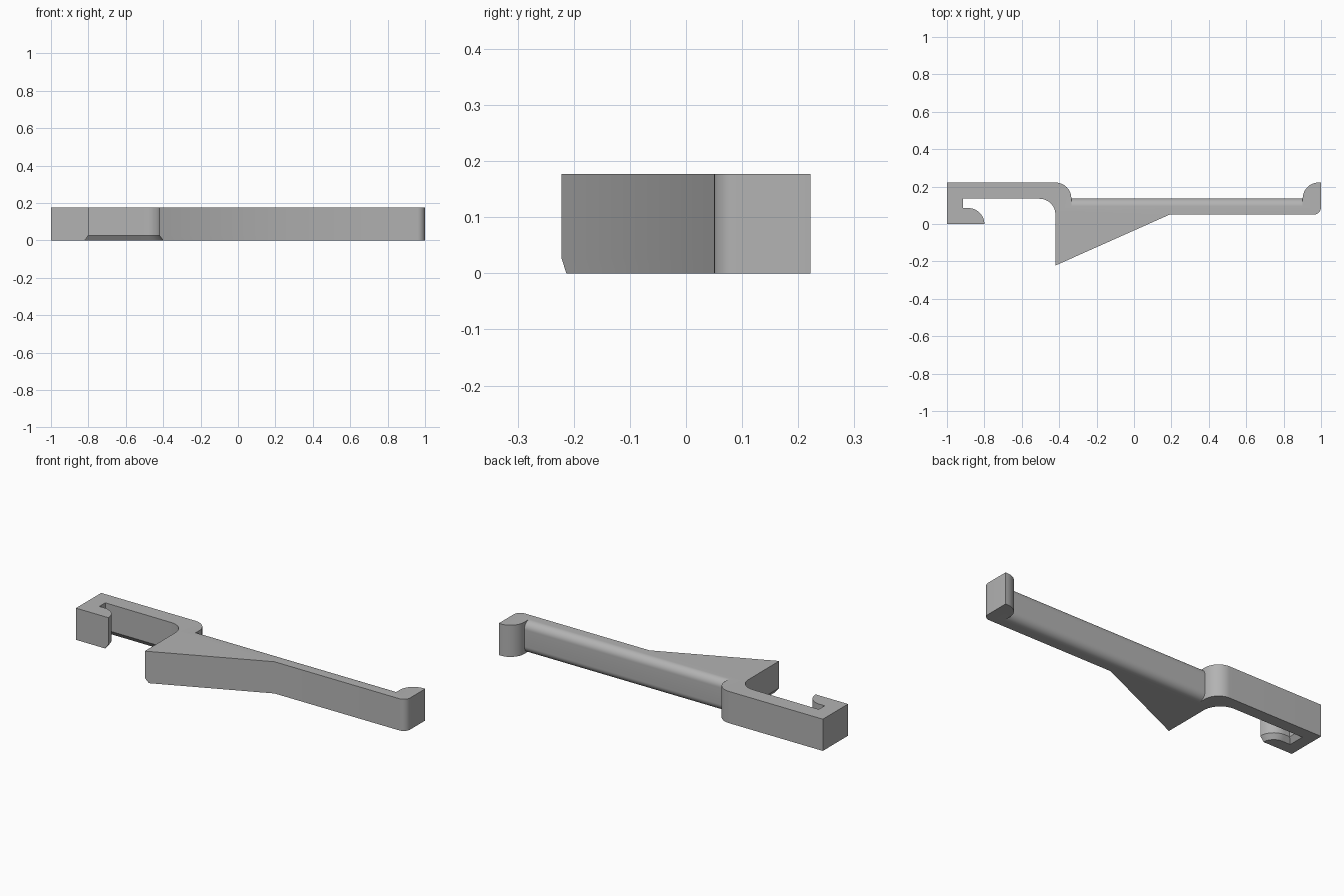
import bpy
import bmesh
from math import sin, cos, pi, radians

if "Cube" in bpy.data.objects:
    bpy.data.objects.remove(bpy.data.objects["Cube"], do_unlink=True)

H = 0.177             # bar height
CHAMFER = 0.02        # sideways size of the lower mouth chamfer
CHAMFER_Z = 0.027
R = 0.085             # main bend radius
FILLET = 0.042        # rounding of the beam's back edges
BACK, MID, LOW = 0.222, 0.137, 0.05

grey = bpy.data.materials.new("plain_grey")
grey.use_nodes = True
grey.diffuse_color = (0.45, 0.45, 0.45, 1)
grey.node_tree.nodes["Principled BSDF"].inputs["Base Color"].default_value = grey.diffuse_color


def arc(cx, cy, r, start, end, n=12):
    """Points on an arc, angles in degrees."""
    angles = [radians(start + (end - start) * i / n) for i in range(n + 1)]
    return [(cx + r * cos(a), cy + r * sin(a)) for a in angles]


def outline(d):
    """Plan of the bracket; d widens the mouth of the clip."""
    slope = (LOW + 0.222) / 0.61
    points = [(-1, BACK), (-1, 0)]
    # lip and mouth of the clip
    points += arc(-0.885, 0, R - d, 0, 90)
    points += [(-0.915 - d, R - d), (-0.915 - d, MID + d)]
    points += arc(-0.505, LOW, R + d, 90, 0)
    # wedge and front of the beam
    points += [(-0.42 + d, -0.222 + d * slope), (0.19, LOW)]
    # end hook
    points += arc(0.96, LOW + 0.04, 0.04, -90, 0, 8)
    points += [(1, BACK)]
    points += arc(0.902 + R, MID, R, 90, 180)
    # shoulder back to the clip
    points += arc(-0.42, MID, R, 0, 90)
    return points


def loft(name, rings):
    """Solid through rings of equal point count, closed by end caps."""
    bm = bmesh.new()
    loops = [[bm.verts.new(p) for p in ring] for ring in rings]
    n = len(loops[0])
    for a, b in zip(loops, loops[1:]):
        for i in range(n):
            j = (i + 1) % n
            bm.faces.new((a[i], a[j], b[j], b[i]))
    bm.faces.new(loops[0][::-1])
    bm.faces.new(loops[-1])
    bmesh.ops.recalc_face_normals(bm, faces=bm.faces)
    mesh = bpy.data.meshes.new(name)
    bm.to_mesh(mesh)
    bm.free()
    mesh.materials.append(grey)
    obj = bpy.data.objects.new(name, mesh)
    bpy.context.collection.objects.link(obj)
    return obj


# Bracket body with chamfered mouth
levels = [(0, CHAMFER), (CHAMFER_Z, 0), (H, 0)]
bracket = loft("hook_bracket", [[(x, y, z) for x, y in outline(d)] for z, d in levels])

# Cutters that round the upper and lower back edges of the beam
cutters = []
for name, flip in (("upper_round_cutter", False), ("lower_round_cutter", True)):
    profile = arc(MID - FILLET, H - FILLET, FILLET, 90, 0)
    profile += [(MID + 0.02, H - FILLET), (MID + 0.02, H + 0.02), (MID - FILLET, H + 0.02)]
    if flip:
        profile = [(y, H - z) for y, z in profile]
    cutter = loft(name, [[(x, y, z) for y, z in profile] for x in (-0.335, 0.902)])
    cutter.hide_render = True
    cutters.append(cutter)
    mod = bracket.modifiers.new(name, "BOOLEAN")
    mod.operation = "DIFFERENCE"
    mod.solver = "EXACT"
    mod.object = cutter

# Apply the cuts, drop the cutters and shade
bpy.ops.object.select_all(action="DESELECT")
bracket.select_set(True)
bpy.context.view_layer.objects.active = bracket
for mod in list(bracket.modifiers):
    bpy.ops.object.modifier_apply(modifier=mod.name)
for cutter in cutters:
    bpy.data.objects.remove(cutter, do_unlink=True)
bpy.ops.object.shade_smooth_by_angle(angle=radians(30))
